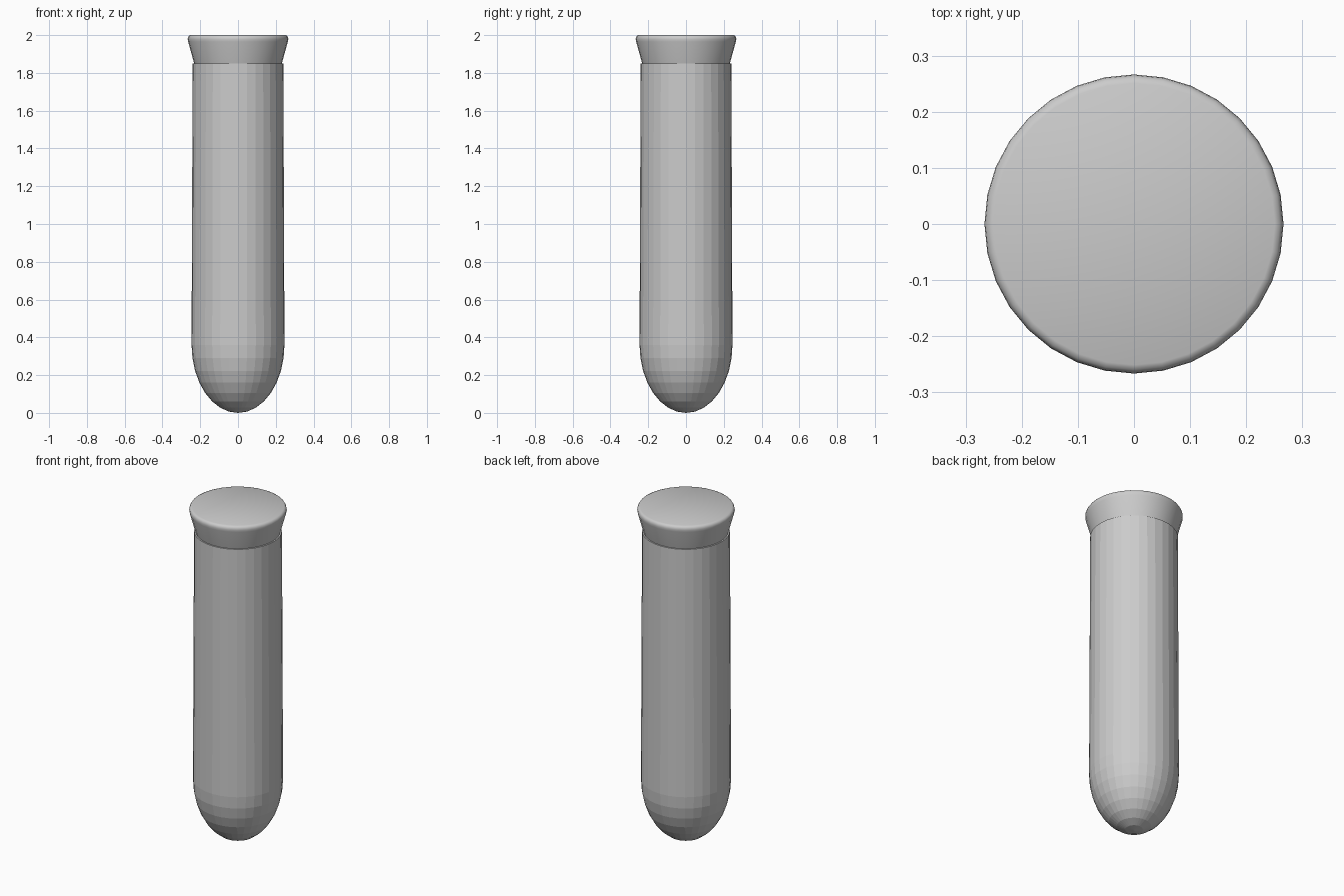
import bpy, bmesh, math

if "Cube" in bpy.data.objects:
    bpy.data.objects.remove(bpy.data.objects["Cube"])

SIDES = 32


def lathe(name, profile):
    """Revolve (radius, z) points around z; radius 0 makes a pole."""
    bm = bmesh.new()
    verts = [bm.verts.new((r, 0, z)) for r, z in profile]
    edges = [bm.edges.new(p) for p in zip(verts, verts[1:])]
    bmesh.ops.spin(bm, geom=verts + edges, cent=(0, 0, 0), axis=(0, 0, 1),
                   angle=2 * math.pi, steps=SIDES, use_merge=True)
    bmesh.ops.remove_doubles(bm, verts=bm.verts, dist=1e-5)
    bmesh.ops.recalc_face_normals(bm, faces=bm.faces)
    mesh = bpy.data.meshes.new(name)
    bm.to_mesh(mesh)
    bm.free()
    obj = bpy.data.objects.new(name, mesh)
    bpy.context.collection.objects.link(obj)
    return obj


def bowl(radius, height, base):
    """Quarter-ellipse profile from the bottom pole up to the wall."""
    return [(radius * math.sin(i * math.pi / 16),
             base + height * (1 - math.cos(i * math.pi / 16))) for i in range(9)]


# Hollow faceted tube with a rounded bottom and thin rim
outer = bowl(0.246, 0.36, 0) + [(0.24, 1.85)]
inner = bowl(0.231, 0.345, 0.015) + [(0.229, 1.85)]
lathe("tube", outer + inner[::-1])

# Tapered stopper with a softly rounded top edge, plugged into the mouth
stopper = lathe("stopper", [
    (0, 1.72), (0.195, 1.72), (0.232, 1.85), (0.264, 1.965),
    (0.2665, 1.978), (0.265, 1.988), (0.26, 1.996), (0.251, 2.0), (0, 2.0)])
bpy.ops.object.select_all(action='DESELECT')
stopper.select_set(True)
bpy.context.view_layer.objects.active = stopper
bpy.ops.object.shade_smooth_by_angle(angle=math.radians(40))
